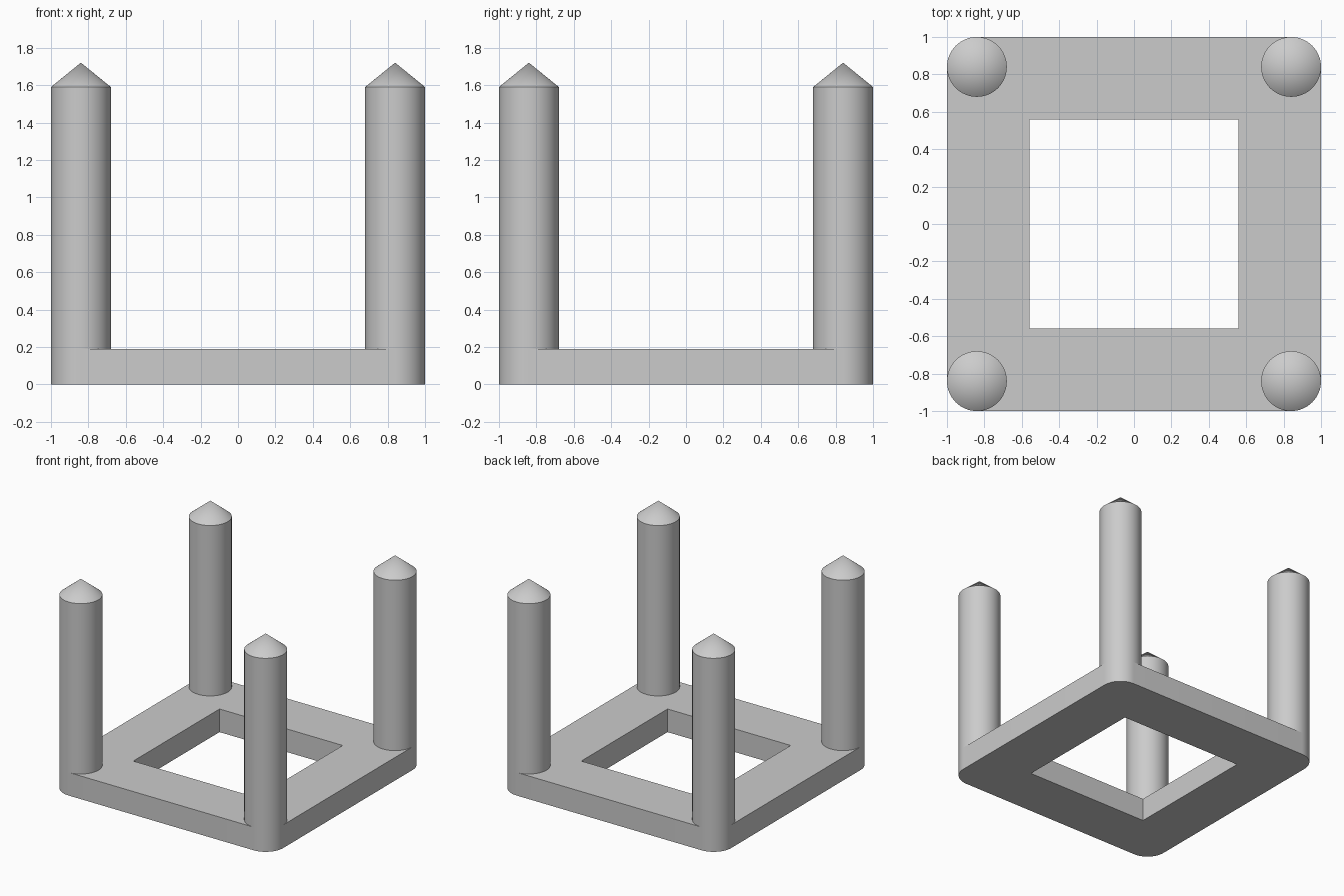
import bpy, bmesh
from math import cos, sin, pi, radians
from mathutils import Vector

HALF, HOLE, R = 1.0, 0.56, 0.16
BASE_H, POST_H, TIP_H = 0.19, 1.59, 1.72
SEG = 64
C = HALF - R

cube = bpy.data.objects.get("Cube")
if cube:
    bpy.data.objects.remove(cube, do_unlink=True)

grey = bpy.data.materials.new("light_grey")
grey.use_nodes = True
colour = (0.6, 0.6, 0.6, 1)
grey.diffuse_color = colour
grey.node_tree.nodes["Principled BSDF"].inputs["Base Color"].default_value = colour


def finish(name, bm):
    bmesh.ops.recalc_face_normals(bm, faces=bm.faces)
    mesh = bpy.data.meshes.new(name)
    bm.to_mesh(mesh)
    bm.free()
    mesh.materials.append(grey)
    obj = bpy.data.objects.new(name, mesh)
    bpy.context.collection.objects.link(obj)
    bpy.ops.object.select_all(action='DESELECT')
    obj.select_set(True)
    bpy.context.view_layer.objects.active = obj
    bpy.ops.object.shade_smooth_by_angle(angle=radians(30))
    return obj


def loop(bm, points):
    verts = [bm.verts.new((x, y, 0)) for x, y in points]
    return [bm.edges.new((a, b)) for a, b in zip(verts, verts[1:] + verts[:1])]


# Square base frame with rounded outer corners and a square opening
corners = [(1, 1), (-1, 1), (-1, -1), (1, -1)]
quarter = SEG // 4
outline = []
for i, (sx, sy) in enumerate(corners):
    for k in range(quarter + 1):
        a = (i + k / quarter) * pi / 2
        outline.append((sx * C + R * cos(a), sy * C + R * sin(a)))
bm = bmesh.new()
edges = loop(bm, outline) + loop(bm, [(sx * HOLE, sy * HOLE) for sx, sy in corners])
bmesh.ops.triangle_fill(bm, edges=edges, use_beauty=True)
top = bmesh.ops.extrude_face_region(bm, geom=bm.faces[:], use_keep_orig=True)
bmesh.ops.translate(bm, vec=(0, 0, BASE_H),
                    verts=[g for g in top["geom"] if isinstance(g, bmesh.types.BMVert)])
finish("base_frame", bm)

# Round corner posts with conical tips, flush with the base corners
for name, (sx, sy) in zip(("back_left", "back_right", "front_right", "front_left"), corners):
    bm = bmesh.new()
    shaft = bmesh.ops.create_cone(bm, cap_ends=False, segments=SEG, radius1=R, radius2=R,
                                  depth=POST_H - BASE_H)
    bmesh.ops.translate(bm, verts=shaft["verts"], vec=(0, 0, (POST_H + BASE_H) / 2))
    tip = bmesh.ops.create_cone(bm, cap_ends=False, segments=SEG, radius1=R, radius2=0,
                                depth=TIP_H - POST_H)
    bmesh.ops.translate(bm, verts=tip["verts"], vec=(0, 0, (TIP_H + POST_H) / 2))
    bmesh.ops.remove_doubles(bm, verts=bm.verts, dist=0.0005)
    post = finish(name + "_post", bm)
    post.location = Vector((sx * C, sy * C, 0))
